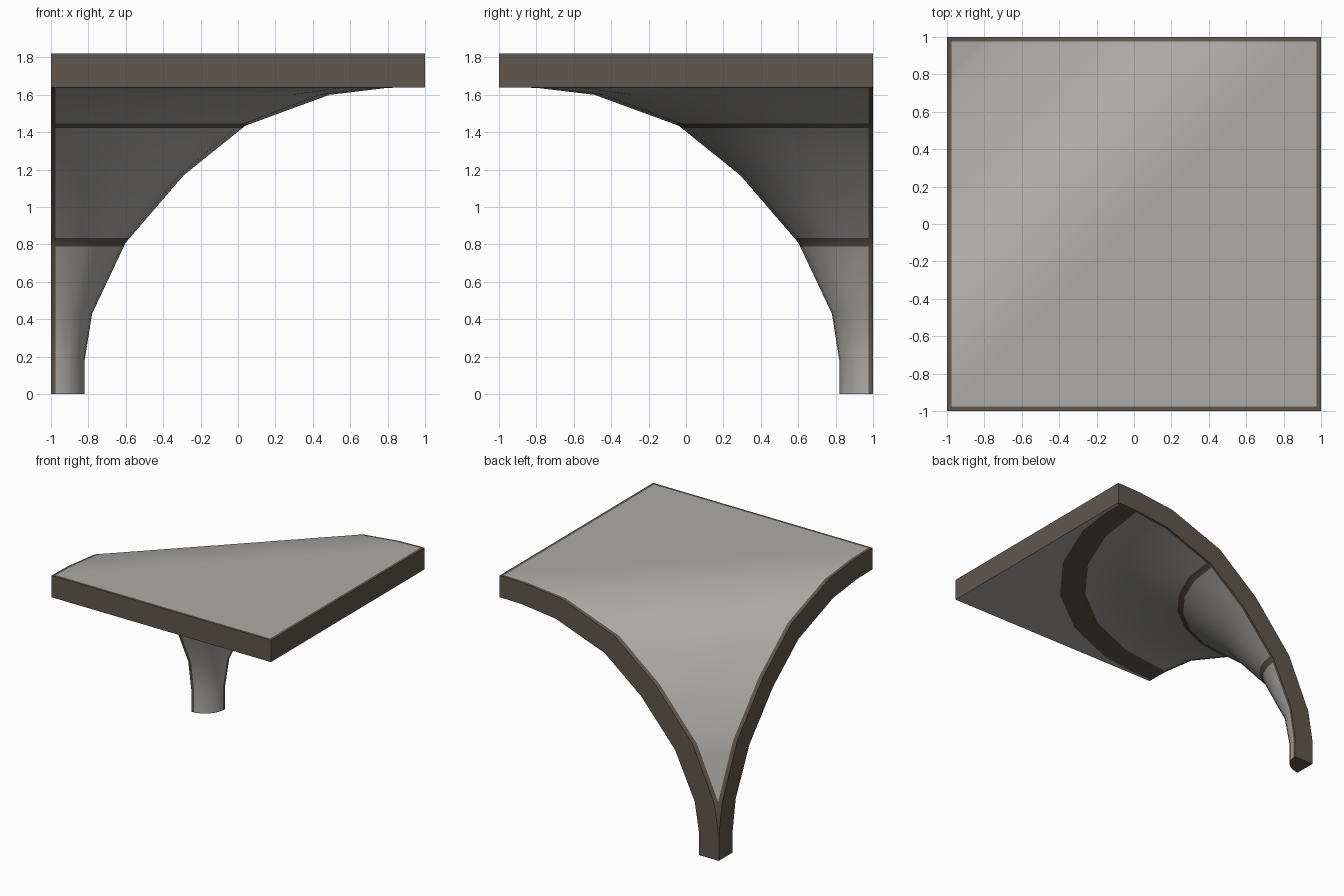
import bpy, bmesh, math
from mathutils import Vector

if "Cube" in bpy.data.objects:
    bpy.data.objects.remove(bpy.data.objects["Cube"])

SEG = 6                       # sides of the quarter-round underside
RIM = 0.977                   # inner limit of the dark border

# (distance from the column corner, height) for underside and top of the shell
LOW = [(.18, 0), (.18, .18), (.22, .43), (.40, .81), (.71, 1.17),
       (1.04, 1.435), (1.49, 1.60), (1.80, 1.637), (1.96, 1.64), (2, 1.64)]
UP = [(0, 0), (0, .21), (.045, .47), (.24, .90), (.58, 1.30),
      (.95, 1.60), (1.44, 1.78), (1.78, 1.815), (1.96, 1.82), (2, 1.82)]


def material(name, rgb):
    m = bpy.data.materials.new(name)
    m.diffuse_color = (*rgb, 1)
    m.use_nodes = True
    m.node_tree.nodes["Principled BSDF"].inputs["Base Color"].default_value = m.diffuse_color
    return m


bm = bmesh.new()
cache = {}


def vert(p):
    key = tuple(round(c, 4) for c in p)
    if key not in cache:
        cache[key] = bm.verts.new(key)
    return cache[key]


def face(*pts):
    vs = list(dict.fromkeys(vert(p) for p in pts))
    if len(vs) > 2:
        bm.faces.new(vs)


def polar(p, k):
    """Point on the rounded underside: k = 0 on back wall, SEG on left wall."""
    a = math.pi / 2 * k / SEG
    return (-1 + p[0] * math.cos(a), 1 - p[0] * math.sin(a), p[1])


# Shell: curved underside, ruled top and the two arched side walls
for i in range(len(LOW) - 1):
    l0, l1, u0, u1 = LOW[i], LOW[i + 1], UP[i], UP[i + 1]
    for k in range(SEG):
        face(polar(l0, k), polar(l0, k + 1), polar(l1, k + 1), polar(l1, k))
    face(polar(u0, 0), polar(u0, SEG), polar(u1, SEG), polar(u1, 0))
    for k in (0, SEG):
        face(polar(l0, k), polar(l1, k), polar(u1, k), polar(u0, k))

# Flat corner of the slab, its two straight edges, and the column foot
top, under = (1, -1, 1.82), (1, -1, 1.64)
face(polar(UP[-1], 0), polar(UP[-1], SEG), top)
for k in range(SEG):
    face(polar(LOW[-1], k), polar(LOW[-1], k + 1), under)
for k in (0, SEG):
    face(polar(LOW[-1], k), under, top, polar(UP[-1], k))
face((-1, 1, 0), *[polar(LOW[0], k) for k in range(SEG + 1)])

# Cut lines for the dark borders and seams
cuts = [((s * RIM, 0, 0), (1, 0, 0)) for s in (-1, 1)]
cuts += [((0, s * RIM, 0), (0, 1, 0)) for s in (-1, 1)]
cuts += [((0, 0, z), (0, 0, 1)) for z in (.79, .833, 1.422, 1.446)]
for co, no in cuts:
    bmesh.ops.bisect_plane(bm, geom=bm.verts[:] + bm.edges[:] + bm.faces[:],
                           dist=1e-5, plane_co=Vector(co), plane_no=Vector(no))
bmesh.ops.recalc_face_normals(bm, faces=bm.faces[:])

# Brown on walls, foot, top border and underside seams
for f in bm.faces:
    c, n = f.calc_center_median(), f.normal
    wall = max(abs(c.x), abs(c.y)) > .9995
    if n.z > .01:
        dark = max(abs(c.x), abs(c.y)) > RIM
    else:
        r = math.hypot(c.x + 1, c.y - 1)
        dark = (c.x < -RIM or c.y > RIM or .79 < c.z < .833
                or 1.422 < c.z < 1.446 or (1.8 < r < 2 and 1.6375 < c.z < 1.6399)
                or c.z < .001)
        if c.z > 1.638 and n.z < -.9 and 1.88 < r < 1.985:
            dark = True
    f.material_index = 1 if wall or dark else 0

mesh = bpy.data.meshes.new("vault_shell")
bm.to_mesh(mesh)
bm.free()
mesh.materials.append(material("pale grey stone", (.42, .41, .39)))
mesh.materials.append(material("dark brown edge", (.115, .095, .076)))
obj = bpy.data.objects.new("vault_shell", mesh)
bpy.context.collection.objects.link(obj)
bpy.context.view_layer.objects.active = obj
obj.select_set(True)
bpy.ops.object.shade_smooth_by_angle(angle=math.radians(35))
